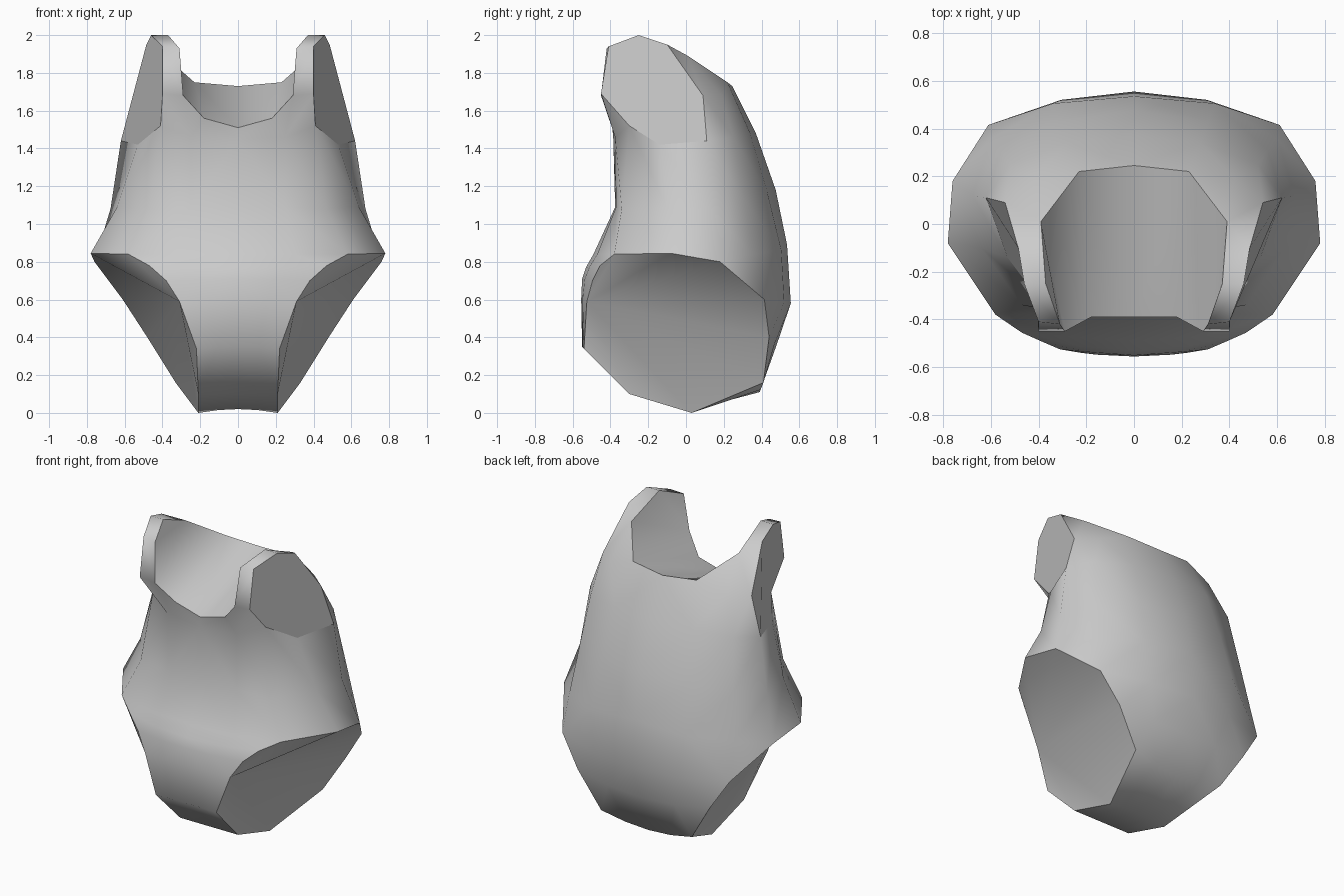
import bpy
import bmesh
from mathutils import Vector

default_cube = bpy.data.objects.get("Cube")
if default_cube:
    bpy.data.objects.remove(default_cube, do_unlink=True)


def flat_material(name, value):
    material = bpy.data.materials.new(name)
    material.use_nodes = True
    colour = (value, value, value, 1)
    material.diffuse_color = colour
    material.node_tree.nodes["Principled BSDF"].inputs["Base Color"].default_value = colour
    return material


def points(*coordinates):
    return [Vector(c) for c in coordinates]


def panel_row(edge, centre_y, centre_z):
    """Row running from the centre line out to a leg opening edge."""
    centre = Vector((0, centre_y, centre_z))
    middle = centre.lerp(edge, .25)
    middle.x = edge.x / 2
    return [centre, middle, edge]


def strip(row_a, row_b):
    """Quads that join two rows of equal length."""
    return [[row_a[i], row_a[i + 1], row_b[i + 1], row_b[i]]
            for i in range(len(row_a) - 1)]


# Half rings of the torso, from front centre round to back centre
chest = points((0, -.385, 1.45), (.25, -.375, 1.46), (.41, -.3, 1.52), (.53, -.14, 1.42),
               (.62, .11, 1.44), (.52, .25, 1.46), (.28, .34, 1.48), (0, .37, 1.48))
waist = points((0, -.375, 1.09), (.25, -.37, 1.09), (.47, -.34, 1.08), (.64, -.1, 1.09),
               (.675, .12, 1.08), (.56, .31, 1.13), (.31, .43, 1.17), (0, .475, 1.18))
hip = points((0, -.49, .84), (.3, -.47, .84), (.58, -.38, .84), (.78, -.08, .845),
             (.76, .18, .8), (.6, .355, .84), (.34, .505, .86), (0, .535, .89))
faces = strip(chest, waist) + strip(waist, hip)

# Leg opening edges and the panels between them
front_leg = points((.47, -.455, .78), (.38, -.495, .7), (.31, -.525, .59),
                   (.22, -.54, .34), (.21, -.3, .1))
back_leg = points((.61, .415, .6), (.48, .44, .4), (.33, .41, .16))
crotch = panel_row(Vector((.21, .03, 0)), .03, .02)

front_centre = ((-.53, .77), (-.55, .71), (-.555, .6), (-.55, .35), (-.3, .1))
back_centre = ((.555, .58), (.48, .36), (.39, .11))
front_rows = [hip[:3]] + [panel_row(e, *c) for e, c in zip(front_leg, front_centre)] + [crotch]
back_rows = [panel_row(e, *c) for e, c in zip(back_leg, back_centre)] + [crotch]
back_rows.insert(0, [hip[7], hip[6], hip[5]])
for rows in (front_rows, back_rows):
    for upper, lower in zip(rows, rows[1:]):
        faces += strip(upper, lower)
faces.append([hip[4], hip[5], back_leg[0]])

# Shoulder straps: matching inner (neck) and outer (arm) edges
neck_edge = points((.29, -.45, 1.68), (.31, -.42, 1.93), (.37, -.25, 2), (.39, .01, 1.89))
arm_edge = points((.4, -.45, 1.69), (.4, -.41, 1.94), (.46, -.25, 2), (.485, -.1, 1.95))
faces += strip(neck_edge, arm_edge)

# Front neckline
neck_front = points((0, -.39, 1.51), (.18, -.39, 1.56))
faces.append([chest[0], chest[1], neck_front[1], neck_front[0]])
faces.append([chest[1], neck_edge[0], neck_front[1]])
faces.append([chest[1], chest[2], arm_edge[0], neck_edge[0]])

# Back of the shoulders and back neckline
neck_back = points((0, .245, 1.73), (.23, .22, 1.75))
arm_back, blade = points((.54, .09, 1.68), (.42, .19, 1.68))
faces.append([neck_edge[3], arm_edge[3], arm_back, blade])
faces.append([neck_edge[3], blade, neck_back[1]])
faces.append([arm_back, chest[4], chest[5], blade])
faces.append([blade, chest[5], chest[6], neck_back[1]])
faces.append([chest[6], chest[7], neck_back[0], neck_back[1]])

# Closed leg openings, folded inwards from one point of the front edge
fold = front_leg[2]
caps = [[hip[3], hip[2], front_leg[0], front_leg[1], fold],
        [fold, front_leg[3], front_leg[4], crotch[2]],
        [fold, crotch[2], back_leg[2], back_leg[1]],
        [fold, back_leg[1], back_leg[0]],
        [fold, back_leg[0], hip[4]],
        [fold, hip[4], hip[3]]]

# Closed arm and neck openings
caps.append(arm_edge + [arm_back, chest[4], chest[3], chest[2]])
caps.append([neck_back[0], neck_back[1], neck_edge[0], neck_front[1], neck_front[0]])
caps.append([neck_back[1]] + neck_edge[::-1])

# Build both halves with shared points along the centre line
bm = bmesh.new()
verts = {}


def add_face(face, side):
    corners = []
    for p in face:
        key = (p.x * side, p.y, p.z)
        if key not in verts:
            verts[key] = bm.verts.new(key)
        corners.append(verts[key])
    new_face = bm.faces.new(corners)
    new_face.smooth = True
    return new_face


cap_faces = set()
for side in (1, -1):
    for face in faces:
        add_face(face, side)
    cap_faces.update(add_face(cap, side) for cap in caps)
bmesh.ops.recalc_face_normals(bm, faces=bm.faces)

# Smooth everywhere except around the rims of the openings
for edge in bm.edges:
    edge.smooth = sum(f in cap_faces for f in edge.link_faces) != 1
mesh = bpy.data.meshes.new("bodysuit")
bm.to_mesh(mesh)
bm.free()

bodysuit = bpy.data.objects.new("bodysuit", mesh)
bpy.context.collection.objects.link(bodysuit)
mesh.materials.append(flat_material("light grey", .6))
